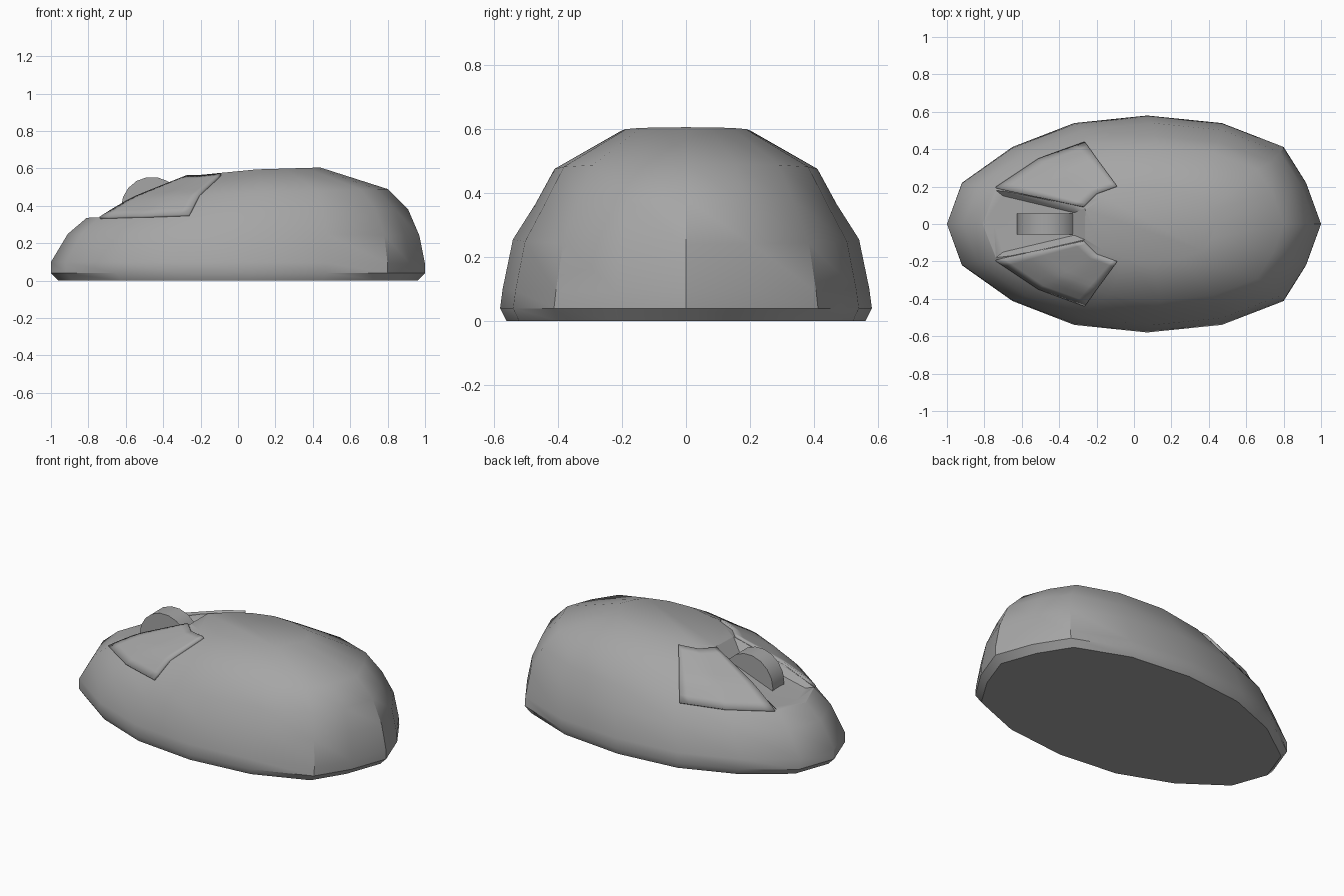
import bpy, bmesh, math
from mathutils import Vector
from mathutils.bvhtree import BVHTree

if "Cube" in bpy.data.objects:
    bpy.data.objects.remove(bpy.data.objects["Cube"])

grey = bpy.data.materials.new("grey plastic")
grey.diffuse_color = (0.38, 0.38, 0.38, 1)
grey.use_nodes = True
grey.node_tree.nodes["Principled BSDF"].inputs["Base Color"].default_value = grey.diffuse_color


def make(name, bm, angle=30):
    bmesh.ops.recalc_face_normals(bm, faces=bm.faces)
    me = bpy.data.meshes.new(name)
    bm.to_mesh(me)
    bm.free()
    ob = bpy.data.objects.new(name, me)
    bpy.context.collection.objects.link(ob)
    me.materials.append(grey)
    bpy.ops.object.select_all(action='DESELECT')
    ob.select_set(True)
    bpy.context.view_layer.objects.active = ob
    bpy.ops.object.shade_smooth_by_angle(angle=math.radians(angle))
    return ob


def loft(bm, loops):
    rows = [[bm.verts.new(p) for p in l] for l in loops]
    for a, b in zip(rows, rows[1:]):
        for i in range(len(a)):
            j = (i + 1) % len(a)
            bm.faces.new((a[i], a[j], b[j], b[i]))
    bm.faces.new(rows[0][::-1])
    bm.faces.new(rows[-1])


# Shell: one 16-sided outline, scaled into stacked rings
half = [(-1, 0), (-.92, .38), (-.65, .71), (-.32, .93), (.07, 1),
        (.47, .93), (.8, .71), (.92, .38), (1, 0)]
outline = half + [(u, -v) for u, v in half[-2:0:-1]]
MID = .07


def ring(xl, xr, w, zl, zm, zr):
    pts = []
    for u, v in outline:
        x = xl + (xr - xl) * (u + 1) / 2
        if u < MID:
            z = zl + (zm - zl) * (u + 1) / (MID + 1)
        else:
            z = zm + (zr - zm) * (u - MID) / (1 - MID)
        pts.append((x, w * v, z))
    return pts


bm = bmesh.new()
loft(bm, [ring(-.96, .96, .56, 0, 0, 0),
          ring(-1, 1, .58, .04, .04, .04),
          ring(-1, 1, .572, .1, .1, .09),
          ring(-.91, .97, .54, .25, .255, .24),
          ring(-.81, .91, .47, .335, .365, .38),
          ring(-.62, .80, .41, .43, .475, .49),
          ring(-.29, .44, .20, .557, .595, .605)])
tree = BVHTree.FromBMesh(bm)
shell = make("shell", bm, 35)

# Tapered recess around the wheel
def loop(nose, front, back):
    (fx, fy, fz), (bx, by, bz) = front, back
    return [nose, (fx, -fy, fz), (bx, -by, bz), (bx, by, bz), (fx, fy, fz)]


rim = loop((-.81, 0, .336), (-.75, .19, .34), (-.26, .085, .56))
floor = loop((-.75, 0, .333), (-.70, .15, .335), (-.32, .06, .485))
bm = bmesh.new()
loft(bm, [floor, rim, [(x, y, z + .3) for x, y, z in rim]])
cutter = make("recess_cutter", bm)
cutter.hide_render = True
cutter.hide_viewport = True
cut = shell.modifiers.new("recess", 'BOOLEAN')
cut.operation = 'DIFFERENCE'
cut.solver = 'EXACT'
cut.object = cutter

# Buttons: thin plates draped over the shell, mirrored
outer = [Vector(p) for p in ((-.735, .19), (-.51, .34), (-.26, .43))]
inner = [Vector(p) for p in ((-.27, .09), (-.20, .16), (-.09, .20))]
N = 10


def along(path, t):
    k = min(int(t * 2), 1)
    return path[k].lerp(path[k + 1], t * 2 - k)


bm = bmesh.new()
grid = []
for i in range(N + 1):
    row = []
    for j in range(N + 1):
        p = along(outer, i / N).lerp(along(inner, i / N), j / N)
        hit = tree.ray_cast(Vector((p.x, p.y, 2)), Vector((0, 0, -1)))[0]
        row.append(bm.verts.new((p.x, p.y, hit.z)))
    grid.append(row)
for i in range(N):
    for j in range(N):
        bm.faces.new((grid[i][j], grid[i + 1][j], grid[i + 1][j + 1], grid[i][j + 1]))
buttons = make("buttons", bm, 35)
sol = buttons.modifiers.new("thickness", 'SOLIDIFY')
sol.thickness = .028
sol.offset = 0
mir = buttons.modifiers.new("mirror", 'MIRROR')
mir.use_axis = (False, True, False)

# Scroll wheel
bm = bmesh.new()
circle = [(-.46 + .165 * math.cos(a), .39 + .165 * math.sin(a))
          for a in (math.tau * k / 18 for k in range(18))]
loft(bm, [[(x, y, z) for x, z in circle] for y in (-.055, .055)])
make("scroll_wheel", bm, 35)
